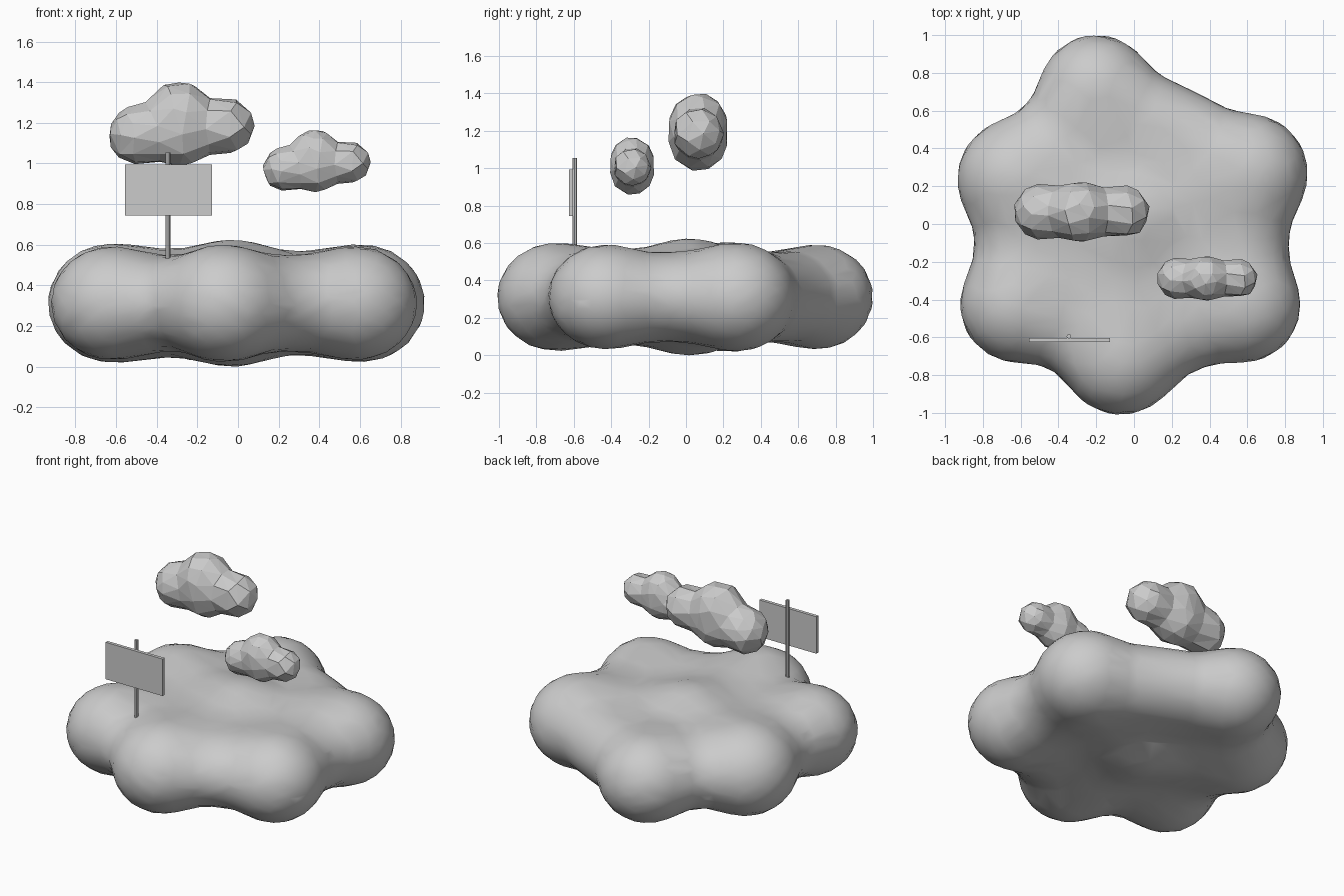
import bpy, bmesh, math
from mathutils import Vector

if "Cube" in bpy.data.objects:
    bpy.data.objects.remove(bpy.data.objects["Cube"])


def capsule(a, b, r):
    a, b = Vector(a), Vector(b)
    ab = b - a
    n = ab.length_squared

    def dist(p):
        t = max(0.0, min(1.0, (p - a).dot(ab) / n)) if n else 0.0
        return (p - a - ab * t).length - r
    return dist


def ball(c, r):
    return capsule(c, c, r)


def disc(radius, h):
    return lambda p: math.hypot(max(math.hypot(p.x, p.y) - radius, 0), p.z) - h


def blob(name, shapes, origin, stretch, reach, k, subdiv, smooth, zscale=1.0, size=1.0):
    """Wrap a sphere of rays onto the soft union of the shapes."""
    def inside(p):
        return sum(math.exp(-s(p) / k) for s in shapes) > 1.0
    bm = bmesh.new()
    bmesh.ops.create_icosphere(bm, subdivisions=subdiv, radius=1)
    for v in bm.verts:
        d = Vector([c * s for c, s in zip(v.co, stretch)]).normalized()
        lo, hi = 0.0, reach
        for _ in range(16):
            mid = (lo + hi) / 2
            if inside(d * mid):
                lo = mid
            else:
                hi = mid
        v.co = Vector((d.x, d.y, d.z * zscale)) * lo * size
    for f in bm.faces:
        f.smooth = smooth
    me = bpy.data.meshes.new(name)
    bm.to_mesh(me)
    bm.free()
    ob = bpy.data.objects.new(name, me)
    ob.location = origin
    bpy.context.collection.objects.link(ob)
    return ob


# Big cloud island: ring of lobes, soft bridges, centre swell and flat core
lobes = [(-0.20, 0.70, 0), (0.61, 0.27, 0), (0.58, -0.43, 0),
         (-0.07, -0.70, 0), (-0.62, -0.43, 0), (-0.62, 0.24, 0)]
centre = (-0.03, 0.02, 0)
shapes = [ball(c, 0.288) for c in lobes]
shapes += [capsule(lobes[i], lobes[(i + 1) % 6], 0.215) for i in range(6)]
shapes += [ball(centre, 0.308), disc(0.5, 0.243)]
# Low ridges running from the centre to the lobes
shapes += [capsule(centre, lobes[i], r) for i, r in [(5, 0.265), (1, 0.245), (3, 0.245)]]
island = blob("cloud_island", shapes, (0, 0, 0.312), (1, 1, 0.4), 1.3, 0.04, 5, True, zscale=0.93)
dec = island.modifiers.new("coarser", 'DECIMATE')
dec.ratio = 0.4

# Two small faceted clouds, the second a smaller copy
puffs = [ball((-0.20, 0, -0.035), 0.136), ball((0.0, 0, 0.077), 0.148),
         ball((0.01, 0, -0.045), 0.138), ball((0.235, 0, 0.01), 0.122),
         capsule((-0.20, 0, -0.035), (0.235, 0, 0.01), 0.10)]
for name, loc, size in [("large_puff", (-0.29, 0.065, 1.175), 1.0),
                        ("small_puff", (0.378, -0.288, 0.998), 0.74)]:
    puff = blob(name, puffs, loc, (1.7, 1, 1), 0.6, 0.03, 4, False, size=size)
    dec = puff.modifiers.new("low_poly", 'DECIMATE')
    dec.ratio = 0.13

# Sign post
bpy.ops.mesh.primitive_cylinder_add(vertices=8, radius=0.012, depth=0.56,
                                    location=(-0.345, -0.595, 0.775))
bpy.context.object.name = "sign_post"

# Sign board
bpy.ops.mesh.primitive_cube_add(size=1, location=(-0.341, -0.614, 0.869))
board = bpy.context.object
board.name = "sign_board"
board.scale = (0.428, 0.022, 0.25)
